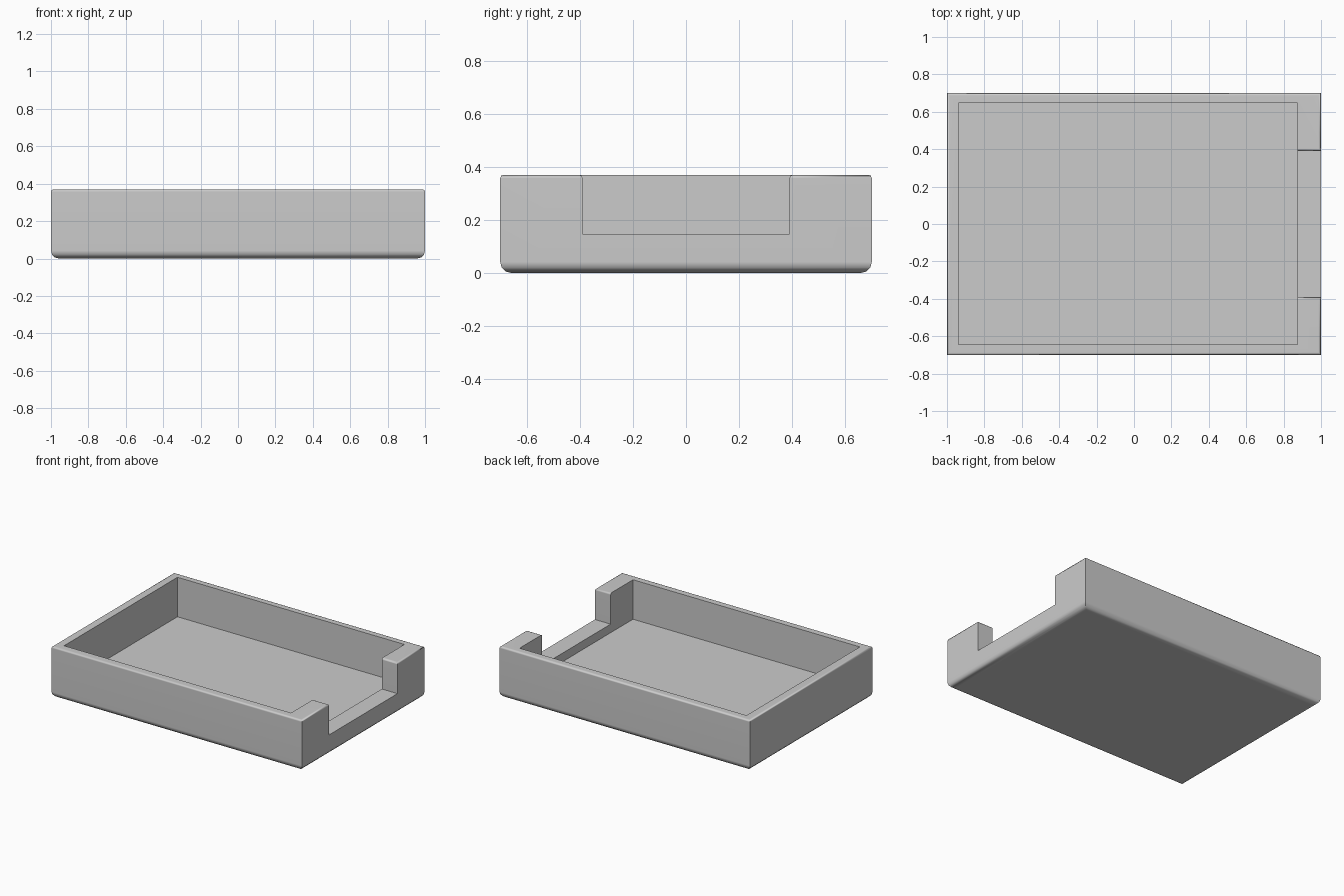
import bpy, bmesh, math

if "Cube" in bpy.data.objects:
    bpy.data.objects.remove(bpy.data.objects["Cube"])

W, D, H = 1.0, 0.70, 0.37      # half width, half depth, height
NOTCH, SILL, FLOOR = 0.39, 0.147, 0.085


def box(name, x0, x1, y0, y1, z0, z1):
    bm = bmesh.new()
    bmesh.ops.create_cube(bm, size=1)
    for v in bm.verts:
        v.co.x = x1 if v.co.x > 0 else x0
        v.co.y = y1 if v.co.y > 0 else y0
        v.co.z = z1 if v.co.z > 0 else z0
    me = bpy.data.meshes.new(name)
    bm.to_mesh(me)
    bm.free()
    ob = bpy.data.objects.new(name, me)
    bpy.context.collection.objects.link(ob)
    return ob


def bevel_edges(ob, test, width, segments):
    bm = bmesh.new()
    bm.from_mesh(ob.data)
    bmesh.ops.remove_doubles(bm, verts=bm.verts, dist=1e-4)
    bmesh.ops.dissolve_limit(bm, angle_limit=math.radians(1),
                             verts=bm.verts, edges=bm.edges)
    edges = [e for e in bm.edges if test(e.verts[0].co, e.verts[1].co)]
    bmesh.ops.bevel(bm, geom=edges, offset=width, segments=segments,
                    profile=0.5, affect='EDGES', clamp_overlap=True)
    bm.to_mesh(ob.data)
    bm.free()


def both(a, b, axis, value):
    return abs(abs(a[axis]) - value) < 1e-3 and abs(abs(b[axis]) - value) < 1e-3


def cut(ob, cutter):
    cutter.hide_render = True
    mod = ob.modifiers.new("cut", 'BOOLEAN')
    mod.operation = 'DIFFERENCE'
    mod.solver = 'EXACT'
    mod.object = cutter
    bpy.context.view_layer.objects.active = ob
    bpy.ops.object.modifier_apply(modifier=mod.name)
    bpy.data.objects.remove(cutter, do_unlink=True)


# tray body with rounded underside
tray = box("tray", -W, W, -D, D, 0, H)
bevel_edges(tray, lambda a, b: both(a, b, 2, 0), 0.042, 3)

# cavity and the notch in the right wall
cut(tray, box("cavity_cutter", -0.937, 0.875, -0.645, 0.648, FLOOR, H + 0.2))
cut(tray, box("notch_cutter", 0.8, W + 0.2, -NOTCH, NOTCH, SILL, H + 0.2))

# softened outer rim and notch shoulders
bevel_edges(tray, lambda a, b: both(a, b, 2, H) and (
    both(a, b, 0, W) or both(a, b, 1, D) or both(a, b, 1, NOTCH)), 0.013, 2)

# smooth shading with crisp corners
bpy.ops.object.select_all(action='DESELECT')
tray.select_set(True)
bpy.context.view_layer.objects.active = tray
bpy.ops.object.shade_smooth_by_angle(angle=math.radians(48))
weighted = tray.modifiers.new("weighted_normals", 'WEIGHTED_NORMAL')
weighted.keep_sharp = True
